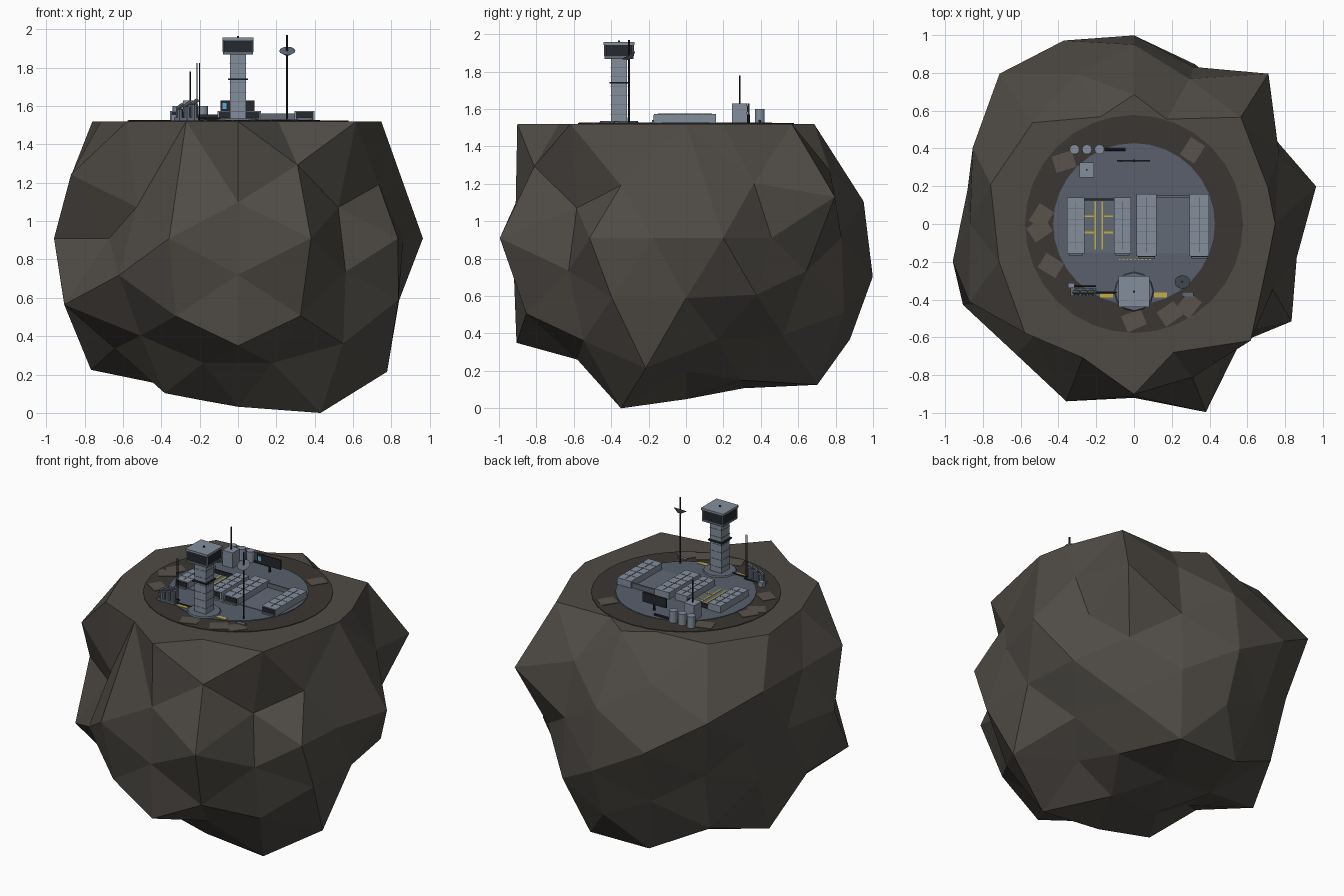
import bpy, bmesh, math
from mathutils import Vector, Matrix

if "Cube" in bpy.data.objects:
    bpy.data.objects.remove(bpy.data.objects["Cube"])

TOP = 1.52


def mat(name, r, g, b):
    m = bpy.data.materials.new(name)
    m.diffuse_color = (r, g, b, 1)
    m.use_nodes = True
    m.node_tree.nodes["Principled BSDF"].inputs["Base Color"].default_value = m.diffuse_color
    return m


ROCK = mat("rock", .078, .07, .06)
CRATER = mat("crater", .042, .037, .032)
SLAB = mat("slab", .1, .085, .07)
DECK = mat("deck", .1, .118, .155)
HULL = mat("hull", .23, .27, .33)
STEEL = mat("steel", .12, .142, .18)
DARK = mat("dark", .018, .021, .027)
YELLOW = mat("yellow", .55, .42, .06)
BLUE = mat("blue", .1, .45, .75)


def finish(name, bm, m):
    me = bpy.data.meshes.new(name)
    bmesh.ops.recalc_face_normals(bm, faces=bm.faces)
    bm.to_mesh(me)
    bm.free()
    me.materials.append(m)
    ob = bpy.data.objects.new(name, me)
    bpy.context.collection.objects.link(ob)
    return ob


def box(name, x0, x1, y0, y1, z0, z1, m):
    bm = bmesh.new()
    bmesh.ops.create_cube(bm, size=1)
    for v in bm.verts:
        v.co = Vector(((x0 + x1) / 2 + v.co.x * (x1 - x0), (y0 + y1) / 2 + v.co.y * (y1 - y0),
                       (z0 + z1) / 2 + v.co.z * (z1 - z0)))
    return finish(name, bm, m)


def rod(name, p, q, r, m, n=8, r2=None, turn=0):
    p, q = Vector(p), Vector(q)
    bm = bmesh.new()
    bmesh.ops.create_cone(bm, cap_ends=True, segments=n, radius1=r,
                          radius2=r if r2 is None else r2, depth=(q - p).length)
    rot = (q - p).to_track_quat('Z', 'Y').to_matrix().to_4x4() if abs((q - p).normalized().z) < .999 else Matrix()
    bm.transform(Matrix.Translation((p + q) / 2) @ rot @ Matrix.Rotation(turn, 4, 'Z'))
    return finish(name, bm, m)


# Asteroid: three-way split icosahedron, one radius per vertex (sign order -,+ for x, y, z)
# A negative radius marks a low vertex that is lifted into the flat top.
RADII = [
    ((.526, 0, .851), (.82, 1, .835, 1)),
    ((0, .851, .526), (1.065, 1.06, 1.03, .805)),
    ((.851, .526, 0), (.79, .93, .98, .87)),
    ((.202, 0, .979), (.865, 1, .88, 1)),
    ((0, .979, .202), (.94, .93, 1.02, .97)),
    ((.979, .202, 0), (.98, .9, .88, .985)),
    ((.404, .326, .854), (.945, 1, .9, 1, 1.066, 1, .89, 1)),
    ((.202, .653, .730), (.89, .95, 1.07, .87, .89, 1.04, 1.075, .85)),
    ((.326, .854, .404), (1, -.83, .97, .93, 1, .95, .99, .9)),
    ((.653, .730, .202), (.95, .81, .95, 1.09, .86, .8, .88, 1.09)),
    ((.854, .404, .326), (1.06, 1.02, .93, 1, .98, .86, .93, .9)),
    ((.730, .202, .653), (.88, .98, 1.05, 1.04, 1.065, .97, .83, .97)),
    ((.577, .577, .577), (.88, 1, 1.02, .93, .95, 1.07, .9, .98)),
    ((0, .357, .934), (.94, 1, .86, 1)),
    ((.357, .934, 0), (1.005, 1.04, 1.066, .89)),
    ((.934, 0, .357), (.97, .93, .9, -.8)),
]


def signs(c):
    return (-1, 1) if c else (1,)


bm = bmesh.new()
target = {}
for d, radii in RADII:
    combos = [(i, j, k) for i in signs(d[0]) for j in signs(d[1]) for k in signs(d[2])]
    for s, r in zip(combos, radii):
        u = Vector([a * b for a, b in zip(d, s)])
        v = bm.verts.new(u.normalized())
        p = u * abs(r)
        if r < 0 or u.z > .5:
            p.z = TOP - .91
        target[v] = p + Vector((0, 0, .91))
bmesh.ops.convex_hull(bm, input=bm.verts[:])
for v, p in target.items():
    v.co = p
finish("asteroid", bm, ROCK)

# Crater floor, landing deck and loose slabs
rod("crater_floor", (0, 0, TOP - .02), (0, 0, TOP + .004), .577, CRATER, 32)
rod("deck", (0, 0, TOP - .01), (0, 0, TOP + .008), .428, DECK, 32)
for i, (x, y, t) in enumerate([(-.37, .33, .3), (.31, .39, 1), (-.49, .04, 1), (-.5, -.03, .6),
                               (-.44, -.22, 2.6), (0, -.51, .4), (.19, -.475, .6), (.29, -.43, .9)]):
    s = box("rubble_slab_%d" % i, -.055, .055, -.045, .045, -.003, .003, SLAB)
    s.matrix_world = Matrix.Translation((x, y, TOP + .004)) @ Matrix.Rotation(t, 4, 'Z')
Z = TOP + .008

# Control tower
ty = -.358


def square(name, h, z0, z1, m):
    return box(name, -h, h, ty - h, ty + h, z0, z1, m)


rod("tower_base", (0, ty, Z), (0, ty, Z + .008), .105, STEEL, 12, .1)
square("tower_shaft", .043, Z, 1.875, HULL)
for i in range(6):
    square("tower_band_%d" % i, .0445, 1.57 + i * .05, 1.573 + i * .05, STEEL)
square("tower_collar", .052, 1.735, 1.745, DARK)
square("tower_head_floor", .078, 1.868, 1.882, STEEL)
square("tower_windows", .075, 1.882, 1.942, DARK)
for sx in (-1, 1):
    for sy in (-1, 1):
        rod("window_post", (sx * .075, ty + sy * .075, 1.882), (sx * .075, ty + sy * .075, 1.942), .005, HULL, 4)
square("tower_roof", .082, 1.942, 1.957, HULL)
rod("roof_light", (0, ty, 1.957), (0, ty, 1.965), .006, DARK)

# Hangar blocks with roof seams and front doors
for i, (x0, x1, y0, y1) in enumerate([(-.355, -.262, -.155, .14), (-.107, -.015, -.155, .14),
                                      (.013, .12, -.17, .16), (.295, .398, -.17, .16)]):
    box("hangar_block_%d" % i, x0, x1, y0, y1, Z, 1.573, HULL)
    box("hangar_sill_%d" % i, x0 + .01, x1 - .01, y0 - .012, y0, Z, Z + .012, STEEL)
    box("hangar_door_%d" % i, x0 + .008, x1 - .008, y0 - .004, y0, Z + .005, 1.568, DARK)
    for k in range(1, 5):
        y = y0 + (y1 - y0) * k / 5
        box("roof_seam", x0, x1, y - .001, y + .001, 1.573, 1.5745, STEEL)
    box("roof_ridge", (x0 + x1) / 2 - .002, (x0 + x1) / 2 + .002, y0 + .02, y1 - .02, 1.573, 1.575, STEEL)

# Yards between the blocks with end walls and markings
box("left_yard", -.262, -.107, -.15, .13, Z, Z + .003, STEEL)
box("right_yard", .12, .295, -.155, .15, Z, Z + .003, STEEL)
box("left_yard_wall", -.262, -.107, .125, .135, Z, 1.555, DARK)
box("right_yard_wall", .12, .295, .14, .15, Z, 1.56, STEEL)
for x in (-.205, -.168):
    box("yard_line", x - .005, x + .005, -.135, .12, Z + .003, Z + .005, YELLOW)
for y in (-.045, .04):
    for x in (-.238, -.135):
        box("yard_cross_line", x - .025, x + .025, y - .004, y + .004, Z + .003, Z + .005, YELLOW)
for i in range(9):
    box("guide_dash", -.08 + i * .02, -.071 + i * .02, -.19, -.184, Z, Z + .003, YELLOW)
for x0 in (-.18, .105):
    box("deck_stripe", x0, x0 + .07, -.388, -.363, Z, Z + .003, YELLOW)
box("deck_pad", .255, .315, -.385, -.36, Z - .01, Z + .004, STEEL)

# Equipment hut with aerial, storage tanks and feed pipe
box("equipment_hut", -.288, -.213, .247, .325, Z, 1.63, HULL)
rod("hut_aerial", (-.25, .287, 1.63), (-.25, .287, 1.78), .004, DARK)
for i, x in enumerate((-.315, -.249, -.183)):
    rod("storage_tank_%d" % i, (x, .395, TOP), (x, .395, 1.6), .026, HULL, 12)
rod("feed_pipe", (-.155, .395, 1.535), (-.045, .395, 1.535), .008, DARK)

# Display board
box("board", -.09, .085, .33, .34, 1.565, 1.628, DARK)
box("board_screen", -.08, -.06, .327, .33, 1.585, 1.615, BLUE)
rod("board_post", (0, .335, Z), (0, .335, 1.57), .008, DARK)

# Dish mast
rod("dish_mast", (.255, -.305, Z), (.255, -.305, 1.97), .005, DARK)
rod("dish", (.257, -.295, 1.868), (.257, -.307, 1.888), .012, STEEL, 12, .042)

# Pump row with angled pipes, side boxes and twin whip aerials
box("pump_skid", -.335, -.205, -.38, -.34, TOP, TOP + .02, STEEL)
for i, x in enumerate((-.305, -.265, -.228)):
    h = 1.585 + i * .012
    rod("pump_%d" % i, (x, -.362, TOP), (x, -.362, h), .02, STEEL, 10)
    rod("pump_pipe_%d" % i, (x - .015, -.362, h), (x + .02, -.362, h + .025), .01, STEEL)
box("pump_box", -.35, -.315, -.34, -.312, TOP, 1.555, HULL)
rod("pump_line", (-.315, -.33, 1.54), (-.2, -.33, 1.54), .004, DARK)
rod("pump_feed", (-.2, -.362, 1.535), (-.09, -.362, 1.535), .005, DARK)
for x in (-.213, -.2):
    rod("whip_aerial", (x, -.35, TOP), (x, -.35, 1.825), .0025, DARK, 6)
